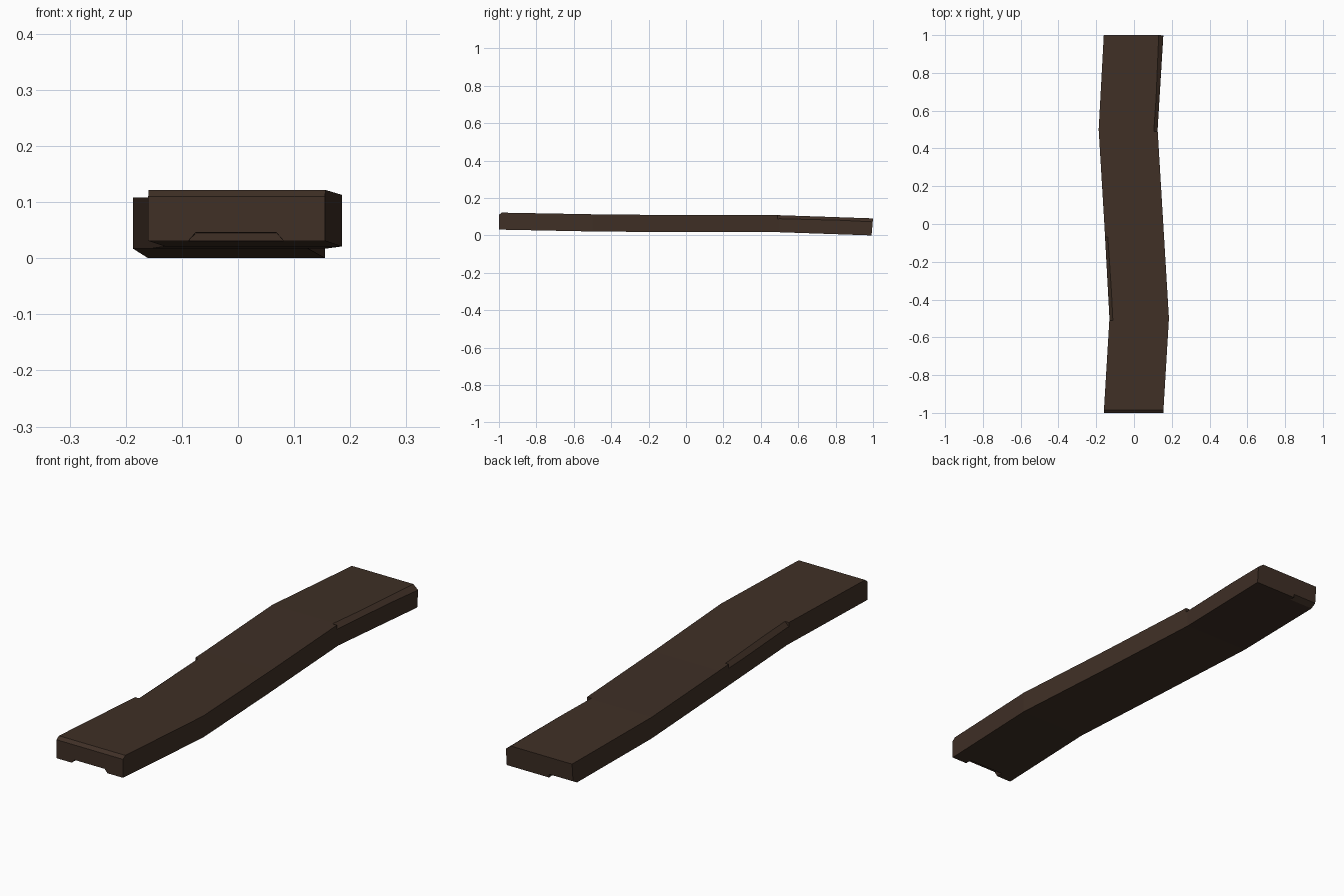
import bpy, bmesh

if "Cube" in bpy.data.objects:
    bpy.data.objects.remove(bpy.data.objects["Cube"])

wood = bpy.data.materials.new("dark brown wood")
wood.diffuse_color = (0.050, 0.029, 0.019, 1)
wood.use_nodes = True
wood.node_tree.nodes["Principled BSDF"].inputs["Base Color"].default_value = wood.diffuse_color


def loft(name, rings):
    """Closed solid through matching rings of points."""
    bm = bmesh.new()
    vs = [[bm.verts.new(p) for p in r] for r in rings]
    n = len(rings[0])
    for a, b in zip(vs, vs[1:]):
        for i in range(n):
            j = (i + 1) % n
            bm.faces.new((a[i], a[j], b[j], b[i]))
    bm.faces.new(vs[0])
    bm.faces.new(vs[-1])
    bmesh.ops.recalc_face_normals(bm, faces=bm.faces)
    me = bpy.data.meshes.new(name)
    bm.to_mesh(me)
    bm.free()
    me.materials.append(wood)
    ob = bpy.data.objects.new(name, me)
    bpy.context.collection.objects.link(ob)
    return ob


# Warped plank: (y at bottom, y at top, left x, right x, bottom z, top z)
stations = [(-1, -1, -.16, .155, .031, .122),
            (-.5, -.5, -.13, .185, .021, .113),
            (0, 0, -.157, .155, .017, .108),
            (.5, .5, -.187, .125, .017, .108),
            (.992, 1, -.16, .155, 0, .091)]
plank = loft("plank", [[(l, yb, b), (r, yb, b), (r, yt, t), (l, yt, t)]
                       for yb, yt, l, r, b, t in stations])


def chip(name, rings):
    """Hidden wedge cut out of the plank."""
    cutter = loft(name, rings)
    cutter.hide_render = True
    cutter.hide_viewport = True
    m = plank.modifiers.new(name, 'BOOLEAN')
    m.operation = 'DIFFERENCE'
    m.solver = 'EXACT'
    m.object = cutter


def edge_wedge(x_in, x_out, y, z_top, drop):
    """Triangle section crossing a long top edge, extended past it."""
    d = x_out - x_in
    return [(x_in - d, y, z_top + drop), (x_out + d, y, z_top - 2 * drop),
            (x_out + d, y, z_top + drop)]


# Worn long edges
chip("right_edge_chip", [edge_wedge(.105, .125, .49, .108, .019),
                         edge_wedge(.132, .157, 1.03, .090, .019)])
chip("left_edge_chip", [edge_wedge(-.112, -.130, -.51, .113, .018),
                        edge_wedge(-.138, -.1535, -.07, .109, .018)])

# Bevel along the front top edge
chip("front_bevel", [[(x, -.97, .134), (x, -1.015, .098), (x, -1.015, .134)]
                     for x in (-.3, .3)])

# Notch under the front end
chip("front_notch", [[(-.096, y, .022), (.09, y, .022), (.068, y, z), (-.075, y, z)]
                     for y, z in ((-1.02, .047), (-.97, .045))])

# Broken bottom corner at the back
chip("back_corner_chip", [[(x, 1.03, -.02), (x, 1.03, .035), (x, .93, -.02)]
                          for x in (-.3, -.045)])
